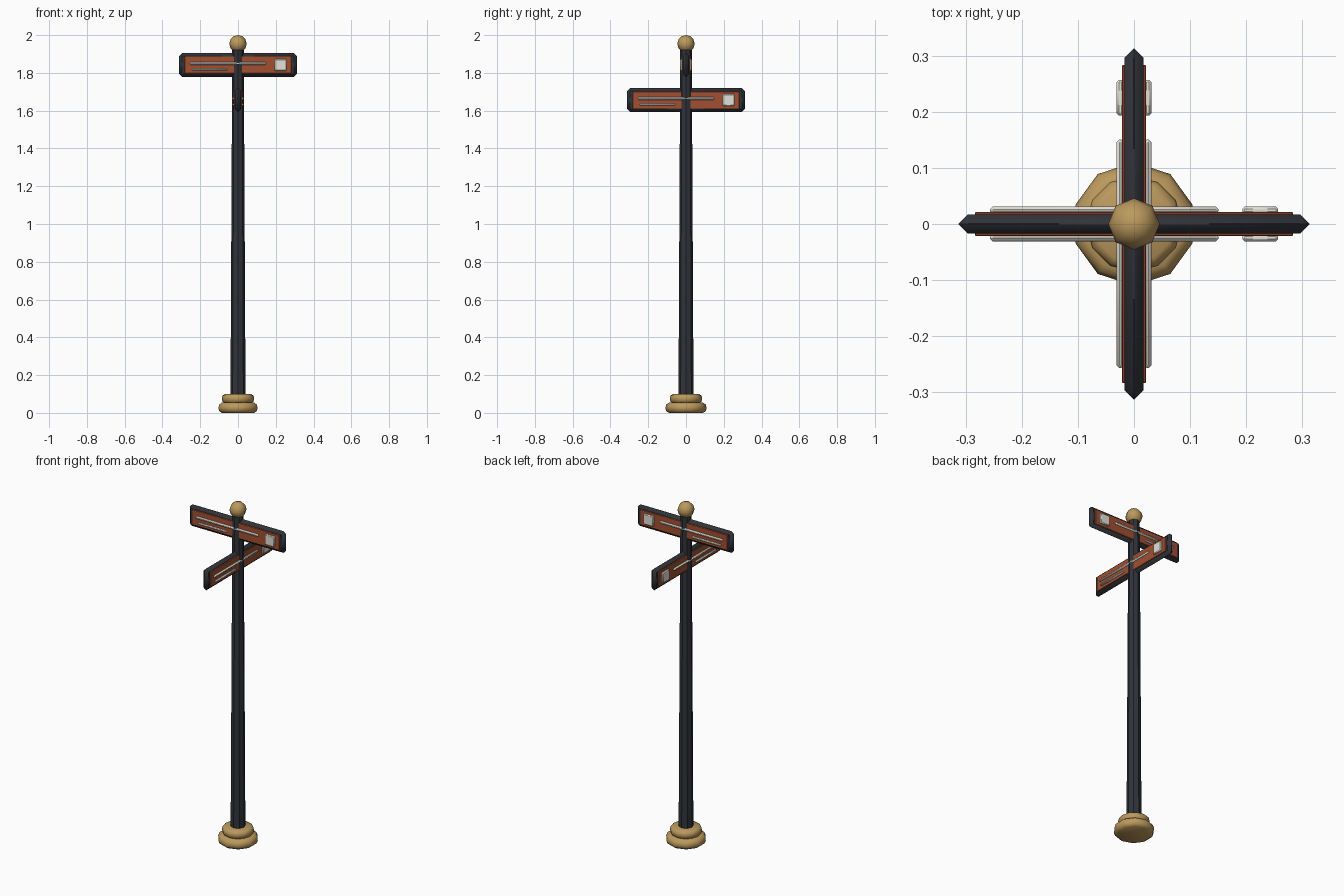
import bpy, math
from mathutils import Matrix, Vector

if "Cube" in bpy.data.objects:
    bpy.data.objects.remove(bpy.data.objects["Cube"])


def material(name, rgb):
    m = bpy.data.materials.new(name)
    m.diffuse_color = (*rgb, 1)
    m.use_nodes = True
    m.node_tree.nodes["Principled BSDF"].inputs["Base Color"].default_value = m.diffuse_color
    return m


DARK = material("dark_paint", (0.032, 0.034, 0.042))
BRASS = material("brass", (0.50, 0.32, 0.11))
RUST = material("rust_panel", (0.36, 0.08, 0.03))
CREAM = material("cream", (0.78, 0.75, 0.69))


def finish(ob, name, mat, angle):
    ob.name = name
    ob.data.materials.append(mat)
    bpy.ops.object.select_all(action='DESELECT')
    ob.select_set(True)
    bpy.context.view_layer.objects.active = ob
    bpy.ops.object.shade_smooth_by_angle(angle=math.radians(angle))
    return ob


def lathe(name, profile, sides, mat, angle=60):
    """Turned solid from (radius, z) points, capped at both ends."""
    verts, faces = [], []
    for r, z in profile:
        for i in range(sides):
            a = 2 * math.pi * i / sides - math.pi / 2
            verts.append((r * math.cos(a), r * math.sin(a), z))
    for j in range(len(profile) - 1):
        for i in range(sides):
            k = (i + 1) % sides
            faces.append((j * sides + i, j * sides + k, (j + 1) * sides + k, (j + 1) * sides + i))
    faces.append(tuple(reversed(range(sides))))
    faces.append(tuple(range(len(verts) - sides, len(verts))))
    me = bpy.data.meshes.new(name)
    me.from_pydata(verts, [], faces)
    ob = bpy.data.objects.new(name, me)
    bpy.context.collection.objects.link(ob)
    return finish(ob, name, mat, angle)


def box(name, center, size, bevel, mat, turn, segments=1):
    """Chamfered box, placed in the sign frame and turned about z."""
    bpy.ops.mesh.primitive_cube_add(size=1)
    ob = bpy.context.object
    ob.data.transform(Matrix.Diagonal((*size, 1)))
    ob.matrix_world = Matrix.Rotation(turn, 4, 'Z') @ Matrix.Translation(Vector(center))
    finish(ob, name, mat, 30)
    mod = ob.modifiers.new("bevel", 'BEVEL')
    mod.width = bevel
    mod.segments = segments
    return ob


# stepped, rounded base
lathe("base_lower", [(0.09, 0), (0.104, 0.009), (0.110, 0.026), (0.104, 0.045), (0.09, 0.054)], 10, BRASS)
lathe("base_upper", [(0.07, 0.05), (0.082, 0.060), (0.086, 0.076), (0.082, 0.091), (0.07, 0.099)], 12, BRASS)

# tapered pole
lathe("pole", [(0.040, 0.08), (0.0305, 1.925)], 8, DARK, 30)

# finial ball
bpy.ops.mesh.primitive_uv_sphere_add(segments=8, ring_count=6, radius=0.046, location=(0, 0, 1.954))
finish(bpy.context.object, "finial", BRASS, 60)


def sign(label, z, turn):
    box(label + "_frame", (0, 0, z), (0.625, 0.034, 0.127), 0.0165, DARK, turn)
    for side, s in (("front", -1), ("back", 1)):
        # raised panel, two strips and a square badge on each face
        box(f"{label}_panel_{side}", (0, s * 0.017, z), (0.567, 0.009, 0.091), 0.002, RUST, turn)
        box(f"{label}_long_strip_{side}", (-0.053, s * 0.0245, z + 0.008), (0.408, 0.013, 0.015), 0.0055, CREAM, turn)
        box(f"{label}_short_strip_{side}", (-0.15, s * 0.0245, z - 0.024), (0.19, 0.013, 0.010), 0.004, CREAM, turn)
        box(f"{label}_badge_{side}", (0.225, s * 0.0245, z), (0.064, 0.013, 0.062), 0.004, CREAM, turn)


# two crossed street signs
sign("upper_sign", 1.842, 0)
sign("lower_sign", 1.656, math.pi / 2)
